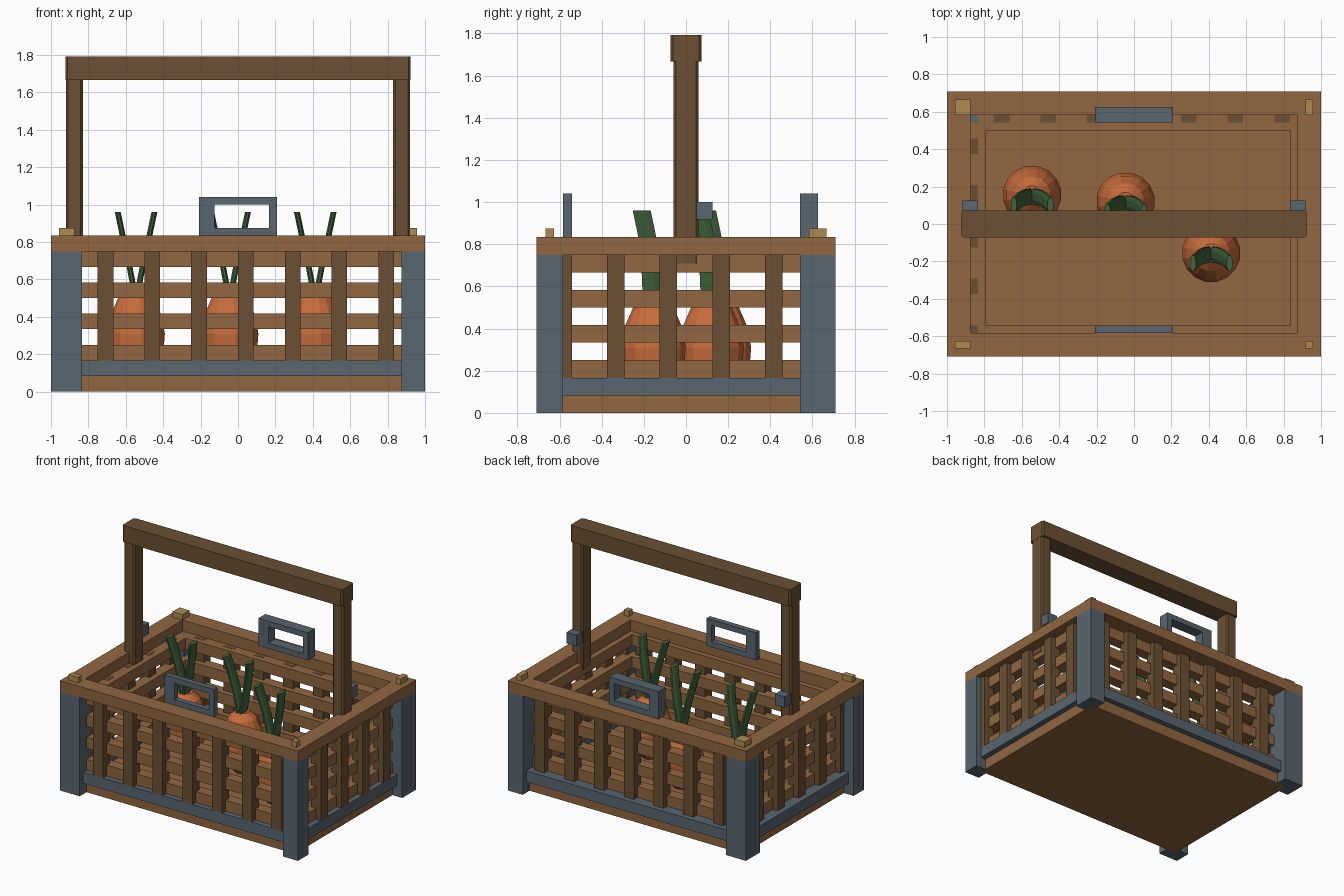
import bpy, bmesh, math
from mathutils import Vector

if "Cube" in bpy.data.objects:
    bpy.data.objects.remove(bpy.data.objects["Cube"])

U = 1 / 24  # modelling grid step


def material(name, rgb):
    m = bpy.data.materials.new(name)
    m.diffuse_color = (*rgb, 1)
    m.use_nodes = True
    m.node_tree.nodes["Principled BSDF"].inputs["Base Color"].default_value = m.diffuse_color
    return m


BROWN = material("warm wood", (0.285, 0.135, 0.053))
DARK = material("dark wood", (0.147, 0.081, 0.034))
STEEL = material("blue grey metal", (0.098, 0.133, 0.160))
GOLD = material("brass", (0.42, 0.26, 0.08))
ORANGE = material("carrot orange", (0.57, 0.15, 0.044))
GREEN = material("leaf green", (0.055, 0.13, 0.048))


def finish(name, bm, mat):
    bmesh.ops.recalc_face_normals(bm, faces=bm.faces)
    me = bpy.data.meshes.new(name)
    bm.to_mesh(me)
    bm.free()
    me.materials.append(mat)
    ob = bpy.data.objects.new(name, me)
    bpy.context.collection.objects.link(ob)
    return ob


def box(name, mat, x, y, z, chamfer=0):
    """Box from ranges in grid steps; chamfer cuts the upright edges only."""
    bm = bmesh.new()
    bmesh.ops.create_cube(bm, size=1)
    for v in bm.verts:
        v.co = Vector([U * (r[0] if c < 0 else r[1]) for c, r in zip(v.co, (x, y, z))])
    if chamfer:
        upright = [e for e in bm.edges
                   if (e.verts[0].co.xy - e.verts[1].co.xy).length < 1e-5]
        bmesh.ops.bevel(bm, geom=upright, offset=chamfer, segments=1, affect='EDGES')
    return finish(name, bm, mat)


def frame(name, mat, outer, inner, depth, upright=False):
    """Rectangular ring; outer and inner are (a0, a1, b0, b1) in grid steps."""
    bm = bmesh.new()
    loops = []
    for d in depth:
        for a0, a1, b0, b1 in (outer, inner):
            pts = [(a0, b0), (a1, b0), (a1, b1), (a0, b1)]
            loops.append([bm.verts.new(Vector((a, d, b) if upright else (a, b, d)) * U)
                          for a, b in pts])
    o0, i0, o1, i1 = loops
    for p, q in ((o0, i0), (o1, i1), (o0, o1), (i0, i1)):
        for k in range(4):
            n = (k + 1) % 4
            bm.faces.new((p[k], p[n], q[n], q[k]))
    return finish(name, bm, mat)


# Floor and rim (floor sits a hair above the post feet)
box("floor", BROWN, (-22, 22), (-15, 15), (-0.02, 2))
frame("rim", BROWN, (-24, 24, -17, 17), (-21, 21, -14, 14), (18, 20))

# Corner posts with brass caps
for sx, xr, cx in (("left", (-24, -20), (-23, -21)), ("right", (21, 24), (22, 23))):
    for sy, yr, cy in (("front", (-17, -14), (-16, -15)), ("back", (13, 17), (14, 16))):
        box(f"{sy}_{sx}_post", STEEL, xr, yr, (0, 18))
        box(f"{sy}_{sx}_cap", GOLD, cx, cy, (20, 21))

# Metal bottom rails
box("front_rail", STEEL, (-20, 21), (-16, -14), (2, 4))
box("back_rail", STEEL, (-20, 21), (14, 16), (2, 4))
box("left_rail", STEEL, (-23, -21), (-14, 13), (2, 4))
box("right_rail", STEEL, (21, 23), (-14, 13), (2, 4))

# Upright slats
TALL = (4, 18.03)
for i in range(7):
    x = -18 + 6 * i
    box(f"front_slat_{i}", DARK, (x, x + 2), (-16, -14), TALL)
    box(f"back_slat_{i}", DARK, (x, x + 2), (13, 15), TALL)
for i in range(5):
    y = -15 + 6 * i
    box(f"left_slat_{i}", DARK, (-22, -20), (max(y, -14), y + 2), TALL)
    box(f"right_slat_{i}", DARK, (21, 23), (max(y, -14), y + 2), TALL)

# Horizontal bars let into the slats from the inside
for i in range(4):
    z = (4 + 4 * i, 6 + 4 * i)
    box(f"front_bar_{i}", BROWN, (-20, 21), (-15, -13), z)
    box(f"back_bar_{i}", BROWN, (-20, 21), (12, 14), z)
    box(f"left_bar_{i}", BROWN, (-21, -19), (-14, 13), z)
    box(f"right_bar_{i}", BROWN, (20, 22), (-14, 13), z)

# Tall carrying handle with hinge pins
for side, s in (("left", -1), ("right", 1)):
    xr = sorted((s * 19.9, s * 22.1))
    box(f"{side}_handle_upright", DARK, xr, (-1.4, 1.4), (17, 40), chamfer=0.012)
    box(f"{side}_handle_pin", STEEL, sorted((s * 20, s * 22)), (1.2, 3), (22, 24))
box("handle_crossbar", DARK, (-22.15, 22.15), (-1.75, 1.75), (40, 43), chamfer=0.012)

# Metal grip plates
for side, d in (("front", (-14, -13)), ("back", (13, 15))):
    frame(f"{side}_grip", STEEL, (-5, 5, 20, 25), (-3, 4, 21, 24), d, upright=True)

# Carrots: lathed bodies with two curved leaves each
PROFILE = [(0.05, 0.085), (0.11, 0.15), (0.15, 0.22), (0.157, 0.31),
           (0.138, 0.41), (0.098, 0.5), (0.05, 0.545)]
LEAF = [(0.004, 0.002, 0.5), (0.022, 0.0, 0.6), (0.045, -0.005, 0.72),
        (0.073, -0.02, 0.84), (0.098, -0.045, 0.96)]


def loft(name, mat, rings):
    """Skin a list of point rings and cap both ends."""
    bm = bmesh.new()
    rings = [[bm.verts.new(p) for p in ring] for ring in rings]
    for a, b in zip(rings, rings[1:]):
        for k in range(len(a)):
            n = (k + 1) % len(a)
            bm.faces.new((a[k], a[n], b[n], b[k]))
    bm.faces.new(rings[0])
    bm.faces.new(rings[-1])
    finish(name, bm, mat)


def ring(cx, cy, z, rx, ry, seg):
    angles = [2 * math.pi * (k + 0.5) / seg for k in range(seg)]
    return [(cx + rx * math.cos(a), cy + ry * math.sin(a), z) for a in angles]


for i, (cx, cy) in enumerate(((-0.545, 0.155), (-0.045, 0.12), (0.413, -0.155))):
    loft(f"carrot_{i}", ORANGE, [ring(cx, cy, z, r, r, 16) for r, z in PROFILE])
    for side, s in (("left", -1), ("right", 1)):
        loft(f"carrot_{i}_{side}_leaf", GREEN,
             [ring(cx + s * dx, cy - 0.01 + dy, z, 0.017, 0.046, 8) for dx, dy, z in LEAF])
